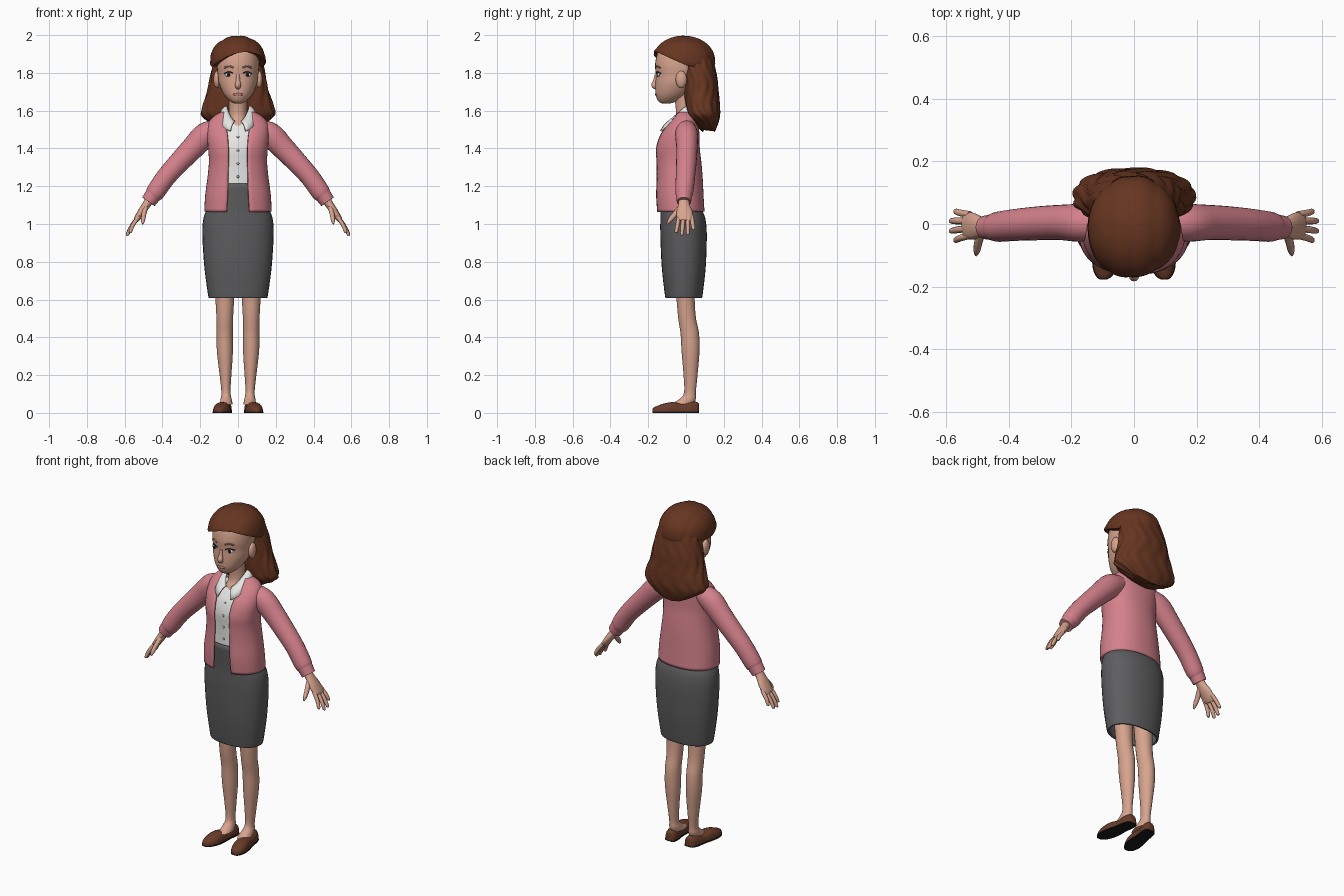
import bpy, bmesh, math
from mathutils import Vector
from math import sin, cos, pi

if "Cube" in bpy.data.objects:
    bpy.data.objects.remove(bpy.data.objects["Cube"])


def material(name, rgb):
    m = bpy.data.materials.new(name)
    m.diffuse_color = (*rgb, 1)
    m.use_nodes = True
    m.node_tree.nodes["Principled BSDF"].inputs["Base Color"].default_value = m.diffuse_color
    return m


SKIN = material("skin", (0.68, 0.37, 0.27))
HAIR = material("auburn hair", (0.135, 0.036, 0.015))
PINK = material("pink wool", (0.66, 0.22, 0.26))
WHITE = material("white cloth", (0.82, 0.82, 0.80))
GREY = material("grey skirt", (0.11, 0.11, 0.115))
SHOE = material("brown leather", (0.14, 0.045, 0.022))
BLACK = material("black", (0.012, 0.011, 0.011))
LIPS = material("lip pink", (0.52, 0.22, 0.17))
BROW = material("soft brown", (0.35, 0.17, 0.11))
BUTTON = material("button grey", (0.4, 0.4, 0.4))


def power(v, p):
    return math.copysign(abs(v) ** p, v)


def smooth_rows(rows, k=4):
    """Catmull-Rom interpolation between rows of numbers."""
    out = []
    for i in range(len(rows) - 1):
        a, b, c, d = rows[max(i - 1, 0)], rows[i], rows[i + 1], rows[min(i + 2, len(rows) - 1)]
        for j in range(k):
            t = j / k
            out.append([0.5 * (2 * q + (r - p) * t + (2 * p - 5 * q + 4 * r - s) * t * t
                        + (3 * q - p - 3 * r + s) * t ** 3) for p, q, r, s in zip(a, b, c, d)])
    return out + [list(rows[-1])]


def skin_rings(name, rings, mat, closed=True, caps=True, shell=0):
    """Bridge equal rings of points into one surface."""
    bm = bmesh.new()
    vs = [[bm.verts.new(p) for p in r] for r in rings]
    n = len(vs[0])
    for a, b in zip(vs, vs[1:]):
        for i in range(n if closed else n - 1):
            j = (i + 1) % n
            bm.faces.new((a[i], a[j], b[j], b[i]))
    if caps:
        bm.faces.new(vs[0])
        bm.faces.new(vs[-1])
    bmesh.ops.recalc_face_normals(bm, faces=bm.faces)
    me = bpy.data.meshes.new(name)
    bm.to_mesh(me)
    bm.free()
    ob = bpy.data.objects.new(name, me)
    bpy.context.collection.objects.link(ob)
    me.materials.append(mat)
    if shell:
        mod = ob.modifiers.new("thickness", 'SOLIDIFY')
        mod.thickness, mod.offset = shell, 0
    bpy.context.view_layer.objects.active = ob
    bpy.ops.object.select_all(action='DESELECT')
    ob.select_set(True)
    bpy.ops.object.shade_smooth_by_angle(angle=math.radians(50))
    return ob


def body(name, rows, mat, n=32, p=1.0, cx=0, **kw):
    """Upright loft from rows of z, centre y, x radius, y radius."""
    rings = [[(cx + rx * power(sin(2 * pi * i / n), p), cy - ry * power(cos(2 * pi * i / n), p), z)
              for i in range(n)] for z, cy, rx, ry in smooth_rows(rows)]
    return skin_rings(name, rings, mat, **kw)


def tube(name, rows, mat, n=16, k=4):
    """Limb along a path: x, y, z, radius across y, radius in the other direction."""
    rows = smooth_rows(rows, k)
    pts = [Vector(r[:3]) for r in rows]
    rings = []
    for i, r in enumerate(rows):
        t = (pts[min(i + 1, len(pts) - 1)] - pts[max(i - 1, 0)]).normalized()
        u = Vector((0, 1, 0))
        u = (u - t * u.dot(t)).normalized()
        v = t.cross(u)
        rings.append([pts[i] + u * r[3] * cos(2 * pi * j / n) + v * r[4] * sin(2 * pi * j / n)
                      for j in range(n)])
    return skin_rings(name, rings, mat)


def ball(name, loc, size, mat, n=12):
    rings = [[(loc[0] + size[0] * sin(a) * cos(2 * pi * j / n), loc[1] + size[1] * sin(a) * sin(2 * pi * j / n),
               loc[2] + size[2] * cos(a)) for j in range(n)] for a in [0.05 + (pi - 0.1) * i / 8 for i in range(9)]]
    return skin_rings(name, rings, mat)


# Cardigan: open-fronted shell; rows add the half width of the opening
TORSO = [(1.065, -.03, .172, .122, .06), (1.15, -.035, .168, .122, .055), (1.25, -.036, .155, .118, .052),
         (1.33, -.04, .148, .115, .05), (1.40, -.045, .152, .112, .05), (1.47, -.035, .158, .10, .055),
         (1.53, -.015, .152, .077, .065), (1.565, -.003, .125, .062, .075), (1.588, 0, .088, .055, .072)]
P = 0.9
rings = []
for z, cy, rx, ry, w in smooth_rows(TORSO):
    a0 = math.asin(min(w / rx, 1) ** (1 / P))
    angles = [a0 + (2 * pi - 2 * a0) * i / 40 for i in range(41)]
    rings.append([(rx * power(sin(a), P), cy - ry * power(cos(a), P), z) for a in angles])
skin_rings("cardigan_body", rings, PINK, closed=False, caps=False, shell=.012)

# Shirt under the cardigan, with buttons
body("shirt", [(z, cy, rx - .02, ry - .018) for z, cy, rx, ry, w in TORSO[1:7]], WHITE, p=P)
for z, y in ((1.25, -.137), (1.32, -.138), (1.39, -.14), (1.46, -.121)):
    ball("shirt_button", (0, y, z), (.007, .004, .007), BUTTON, 8)

# Collar: flared band round the neck, dipping to points at the front
rings = []
for t in (0, .33, .66, 1):
    ring = []
    for i in range(33):
        a = .3 + (2 * pi - .6) * i / 32
        f = max(0, cos(a)) ** 1.5
        r = .058 + .036 * t
        ring.append((r * sin(a) * (1 + .5 * f * t), .005 - r * cos(a) * (1 + .45 * f) - .012 * f,
                     1.622 - .085 * f - t * (.04 + .012 * f) + .012 * sin(pi * t)))
    rings.append(ring)
skin_rings("collar", rings, WHITE, closed=False, caps=False, shell=.008)

# Skirt
body("skirt", [(.61, -.012, .15, .092), (.64, -.012, .156, .097), (.78, -.012, .174, .112), (.95, -.013, .184, .118),
               (1.03, -.017, .178, .114), (1.08, -.025, .162, .107), (1.215, -.034, .142, .106)],
     GREY, p=.9, caps=False, shell=.01)

# Neck and head
body("neck", [(1.47, -.03, .07, .075), (1.53, -.015, .055, .062), (1.58, -.003, .047, .05), (1.70, -.01, .05, .055)], SKIN)
HEAD = [(1.638, -.105, .018, .022), (1.65, -.097, .042, .05), (1.685, -.076, .074, .085), (1.74, -.05, .1, .112),
        (1.79, -.038, .107, .122), (1.85, -.032, .112, .131), (1.92, -.025, .1, .118), (1.965, -.02, .05, .06)]
body("head", HEAD, SKIN, p=.95)


def face_y(x, z):
    """Front surface of the head."""
    _, cy, rx, ry = min(smooth_rows(HEAD, 12), key=lambda r: abs(r[0] - z))
    s = min(abs(x) / rx, 1) ** (1 / .95)
    return cy - ry * (1 - s * s) ** .475


tube("nose", [(0, face_y(0, 1.79), 1.79, .006, .008), (0, -.163, 1.755, .012, .012), (0, -.168, 1.735, .016, .016),
              (0, -.155, 1.72, .01, .012)], SKIN)
ball("mouth", (0, face_y(0, 1.686) + .002, 1.686), (.028, .006, .007), LIPS)
for s in (1, -1):
    ball("ear", (s * .112, -.025, 1.765), (.018, .03, .046), SKIN)
    ball("eye_white", (s * .049, face_y(.049, 1.79) + .004, 1.79), (.02, .008, .011), WHITE)
    ball("iris", (s * .05, face_y(.05, 1.79) - .003, 1.79), (.009, .004, .010), BLACK)
    for nm, z, r, m in (("upper_lash", 1.802, .0025, BLACK), ("eyebrow", 1.832, .0045, BROW)):
        tube(nm, [(s * x, face_y(x, z) - .001, z + dz, .004, r)
                  for x, dz in ((.026, -.004), (.048, .004), (.072, -.005))], m, 8)

# Swept hair cap with a slanted hairline and combed grooves
rings = []
for k in range(-1, 17):
    ring = []
    for i in range(64):
        a = 2 * pi * i / 64
        line = 1.835 + .075 * max(0, cos(a - .3)) ** 1.5
        e0 = math.asin((line - 1.868) / .128)
        e = e0 + (pi / 2 - .02 - e0) * max(k, 0) / 16
        x = .149 * cos(e) * sin(a)
        f = (.80 if k < 0 else .965 + .035 * abs(sin(pi * x / .075 + .3)) ** .5) + (.02 if k == 1 else 0)
        ring.append((x * f, -.012 - .167 * cos(e) * cos(a) * f, 1.868 + .13 * sin(e) * (f if k > 0 else 1)))
    rings.append(ring)
skin_rings("hair_cap", rings, HAIR)

# Long wavy hair falling behind the ears to the shoulders
LONG = [(1.91, .045, .115, .09), (1.84, .06, .135, .092), (1.76, .07, .152, .098), (1.70, .073, .164, .1),
        (1.63, .08, .188, .1), (1.575, .086, .197, .094), (1.53, .1, .168, .07), (1.487, .118, .11, .035)]
rings = []
for z, cy, rx, ry in smooth_rows(LONG):
    ring = []
    for i in range(72):
        a = 2 * pi * i / 72
        f = .95 + .06 * abs(sin(6.5 * a + 1.2 * sin(z * 28)))
        ring.append((rx * f * power(sin(a), .9), cy - ry * f * power(cos(a), .9) * (1 if cos(a) < 0 else .85),
                     z + .03 * sin(a) ** 2 * max(0, 1.6 - z) / .11))
    rings.append(ring)
skin_rings("long_hair", rings, HAIR)

for s in (1, -1):
    # Sleeve and cuff
    tube("sleeve", [(s * x, y, z, r, q) for x, y, z, r, q in (
        (.10, .0, 1.505, .05, .05), (.17, .003, 1.472, .06, .066), (.24, .005, 1.402, .056, .061),
        (.31, .002, 1.328, .054, .056), (.38, -.003, 1.25, .051, .052), (.435, -.009, 1.172, .048, .05),
        (.452, -.01, 1.15, .041, .043))], PINK, 24)
    tube("cuff", [(s * .447, -.01, 1.157, .043, .044), (s * .474, -.011, 1.118, .038, .04)], PINK, 24)
    # Hand
    tube("palm", [(s * x, y, z, r, q) for x, y, z, r, q in (
        (.46, -.01, 1.14, .027, .024), (.483, -.011, 1.105, .03, .022), (.51, -.008, 1.065, .042, .02),
        (.537, -.004, 1.025, .042, .015), (.545, -.004, 1.015, .034, .009))], SKIN)
    for y0, y1, tx, tz in ((-.037, -.052, .572, .953), (-.014, -.022, .586, .94), (.009, .01, .586, .944),
                           (.03, .04, .572, .968)):
        tube("finger", [(s * .525, y0, 1.04, .011, .011), (s * (.525 + tx) / 2 + s * .006, (y0 + y1) / 2, (1.04 + tz) / 2, .011, .011),
                        (s * (tx - .002), y1, tz + .006, .009, .009), (s * tx, y1, tz, .003, .003)], SKIN, 10)
    tube("thumb", [(s * .488, -.025, 1.09, .016, .014), (s * .498, -.058, 1.052, .015, .013),
                   (s * .503, -.085, 1.02, .012, .011), (s * .505, -.1, 1.0, .004, .004)], SKIN, 10)

    # Leg with ankle and instep
    rows = [(.045, -.02, .034, .062), (.075, .01, .029, .042), (.11, .021, .024, .031), (.2, .024, .031, .037),
            (.32, .024, .042, .047), (.42, .02, .043, .049), (.5, .006, .044, .047), (.6, -.002, .049, .048),
            (.78, -.01, .056, .055)]
    rings = [[(s * (.061 + .009 * min(1, z / .35)) + rx * sin(pi * i / 12), cy - ry * cos(pi * i / 12), z)
              for i in range(24)] for z, cy, rx, ry in smooth_rows(rows)]
    skin_rings("leg", rings, SKIN)

    # Shoe: domed sections from heel to toe, turned slightly out, on a black sole
    FOOT = [(.07, .014, .04), (.062, .028, .056), (.03, .036, .06), (-.02, .037, .05), (-.07, .043, .057),
            (-.115, .043, .05), (-.15, .034, .038), (-.172, .019, .028), (-.178, .006, .018)]
    foot = smooth_rows(FOOT)
    cx = [s * (.063 + .035 * (.07 - y) / .25) for y, w, h in foot]
    skin_rings("shoe", [[(c + w * power(cos(pi * j / 14), .8), y, .006 + (h - .006) * power(sin(pi * j / 14), .75))
                         for j in range(15)] for c, (y, w, h) in zip(cx, foot)], SHOE)
    skin_rings("sole", [[(c + a * (w + .002), y, z) for a, z in ((-1, 0), (1, 0), (1, .007), (-1, .007))]
                        for c, (y, w, h) in zip(cx, foot)], BLACK)
